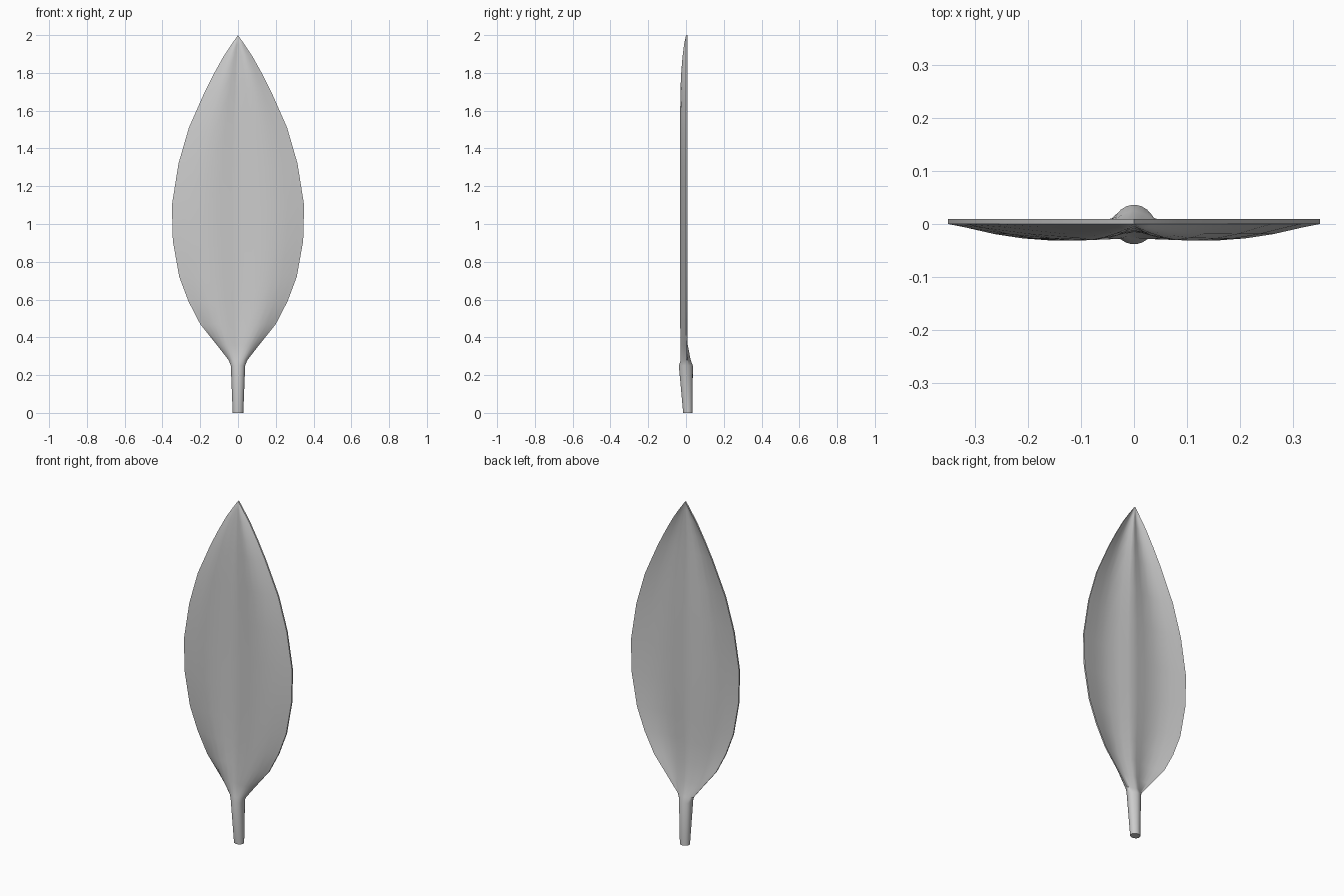
import bpy, bmesh, math

if "Cube" in bpy.data.objects:
    bpy.data.objects.remove(bpy.data.objects["Cube"])

# Half cross-section of the blade: (share of half width, front y)
SECTION = [(0, -0.015), (0.1, -0.018), (0.25, -0.026), (0.45, -0.031),
           (0.6, -0.027), (0.75, -0.019), (0.9, -0.007), (1, 0.0)]
THICK = 0.009

# Rows going up: z, half width, depth factor, stem blend, stem centre y, stem radius y
ROWS = [(0.0, 0.028, 1, 1, 0.010, 0.025),
        (0.25, 0.038, 1, 1, -0.001, 0.037),
        (0.28, 0.050, 1, 0.75, 0.002, 0.033),
        (0.36, 0.112, 1, 0.35, 0.001, 0.036),
        (0.47, 0.200, 1, 0.08, 0, 0.036),
        (0.59, 0.262, 1, 0, 0, 0),
        (0.72, 0.311, 1, 0, 0, 0),
        (0.91, 0.345, 1, 0, 0, 0),
        (1.10, 0.350, 1, 0, 0, 0),
        (1.32, 0.315, 1, 0, 0, 0),
        (1.51, 0.260, 1, 0, 0, 0),
        (1.70, 0.176, 0.97, 0, 0, 0),
        (1.80, 0.125, 0.82, 0, 0, 0),
        (1.89, 0.075, 0.58, 0, 0, 0),
        (1.95, 0.035, 0.33, 0, 0, 0),
        (2.0, 0.0, 0.0, 0, 0, 0)]

full = [(-t, y) for t, y in reversed(SECTION[1:])] + SECTION


def ring(z, hw, depth, blend, cy, ry):
    """Closed loop: front side left to right, then back side right to left."""
    pts = []
    for side, prof in ((-1, full), (1, full[::-1])):
        for t, y in prof:
            a = t * math.pi / 2
            blade_y = y * depth + (THICK if side > 0 else 0)
            stem_y = cy + side * ry * math.cos(a)
            x = hw * (t + (math.sin(a) - t) * blend)
            pts.append((x, blade_y + (stem_y - blade_y) * blend, z))
    return pts


# Leaf: stem and blade lofted as one skin
bm = bmesh.new()
loops = [[bm.verts.new(p) for p in ring(*r)] for r in ROWS]
n = len(loops[0])
for lo, hi in zip(loops, loops[1:]):
    for i in range(n):
        j = (i + 1) % n
        bm.faces.new((lo[i], lo[j], hi[j], hi[i]))
bm.faces.new(loops[0][::-1])
bmesh.ops.remove_doubles(bm, verts=bm.verts, dist=0.0002)
bmesh.ops.recalc_face_normals(bm, faces=bm.faces)
mesh = bpy.data.meshes.new("leaf")
bm.to_mesh(mesh)
bm.free()
leaf = bpy.data.objects.new("leaf", mesh)
bpy.context.collection.objects.link(leaf)
bpy.context.view_layer.objects.active = leaf
leaf.select_set(True)
bpy.ops.object.shade_smooth_by_angle(angle=math.radians(45))
